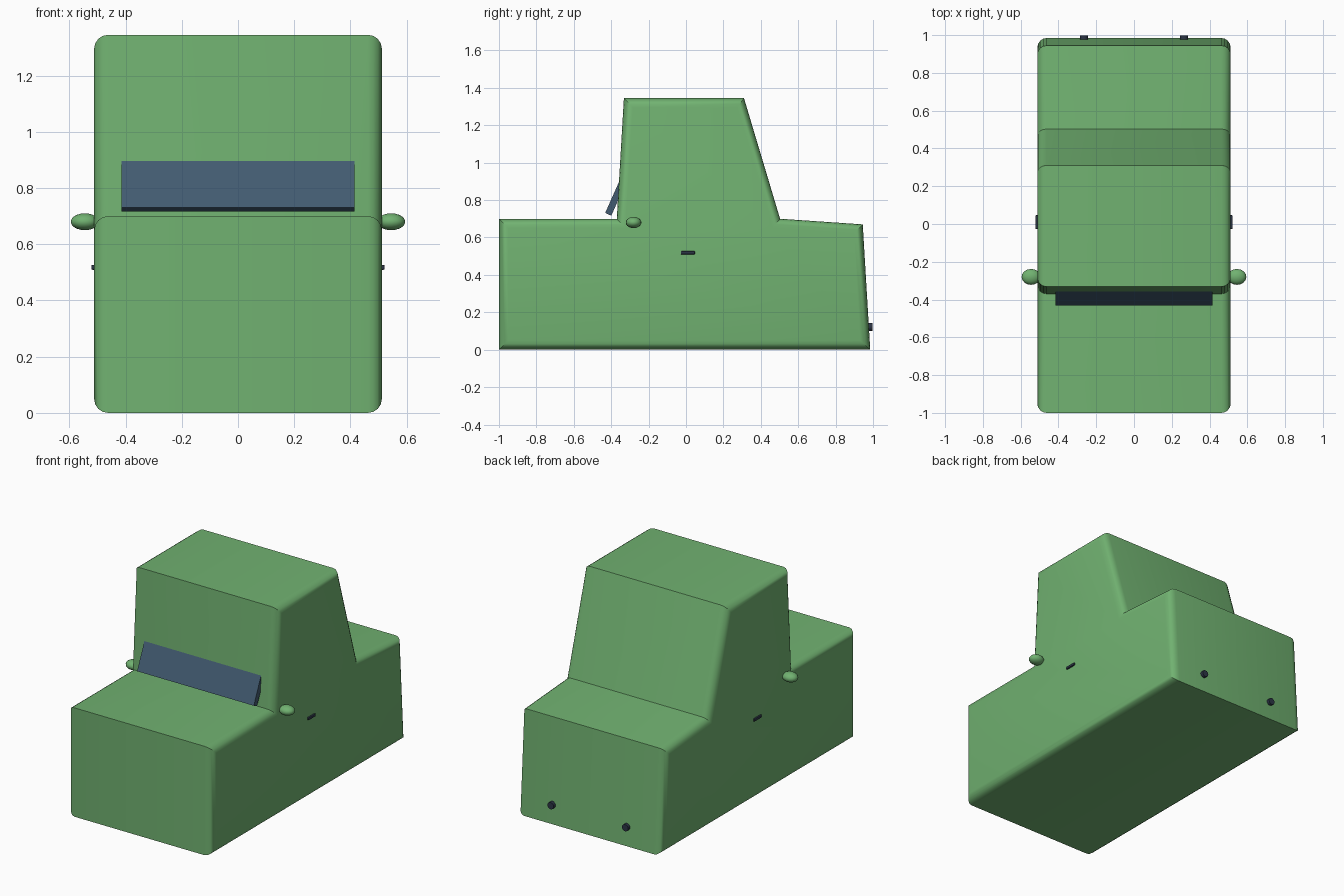
import bpy, bmesh, math
from mathutils import Matrix

cube = bpy.data.objects.get("Cube")
if cube:
    bpy.data.objects.remove(cube, do_unlink=True)


def material(name, rgb):
    mat = bpy.data.materials.new(name)
    mat.use_nodes = True
    mat.diffuse_color = (*rgb, 1)
    mat.node_tree.nodes["Principled BSDF"].inputs["Base Color"].default_value = (*rgb, 1)
    return mat


green = material("leaf green", (0.165, 0.445, 0.165))
slate = material("slate blue", (0.055, 0.105, 0.165))
dark = material("dark navy", (0.025, 0.035, 0.06))


def finish(name, bm, mat, smooth=None):
    bmesh.ops.recalc_face_normals(bm, faces=bm.faces)
    mesh = bpy.data.meshes.new(name)
    bm.to_mesh(mesh)
    bm.free()
    mesh.materials.append(mat)
    obj = bpy.data.objects.new(name, mesh)
    bpy.context.collection.objects.link(obj)
    if smooth:
        bpy.ops.object.select_all(action="DESELECT")
        obj.select_set(True)
        bpy.context.view_layer.objects.active = obj
        bpy.ops.object.shade_smooth_by_angle(angle=math.radians(smooth))
    return obj


def box(name, loc, size, mat, tilt=0, round_edges=0):
    bm = bmesh.new()
    bmesh.ops.create_cube(bm, size=1, matrix=Matrix.Diagonal((*size, 1)))
    if round_edges:
        bmesh.ops.bevel(bm, geom=bm.edges[:], offset=round_edges, segments=2,
                        profile=0.5, affect="EDGES")
    bm.transform(Matrix.Translation(loc) @ Matrix.Rotation(tilt, 4, "X"))
    return finish(name, bm, mat)


# Body: side profile (y, z) extruded across the width, side rims rounded
HALF = 0.512
profile = [(-1, 0), (-1, 0.70), (-0.37, 0.70), (-0.332, 1.345),
           (0.31, 1.345), (0.503, 0.70), (0.945, 0.67), (0.985, 0)]
bm = bmesh.new()
side = bm.faces.new([bm.verts.new((-HALF, y, z)) for y, z in profile])
ext = bmesh.ops.extrude_face_region(bm, geom=[side], use_keep_orig=True)
bmesh.ops.translate(bm, vec=(2 * HALF, 0, 0),
                    verts=[v for v in ext["geom"] if isinstance(v, bmesh.types.BMVert)])
bmesh.ops.recalc_face_normals(bm, faces=bm.faces)
rims = [e for e in bm.edges if abs(e.verts[0].co.x - e.verts[1].co.x) < 0.01]
bmesh.ops.bevel(bm, geom=rims, offset=0.05, segments=4, profile=0.5, affect="EDGES")
finish("body", bm, green, 25)

# Tilted panel under the windscreen, its upper end sunk into the cabin
box("windscreen_panel", (0, -0.372, 0.822), (0.83, 0.036, 0.215), slate,
    tilt=math.radians(-24))

# Mirrors, door handles and rear lamps, one per side
for label, s in (("left", 1), ("right", -1)):
    bm = bmesh.new()
    bmesh.ops.create_uvsphere(
        bm, u_segments=16, v_segments=10, radius=1,
        matrix=Matrix.Translation((s * 0.545, -0.28, 0.68))
        @ Matrix.Diagonal((0.05, 0.042, 0.03, 1)))
    finish(label + "_mirror", bm, green, 60)

    box(label + "_door_handle", (s * 0.512, 0.01, 0.518), (0.02, 0.075, 0.018),
        dark, round_edges=0.005)

    bm = bmesh.new()
    bmesh.ops.create_cone(
        bm, cap_ends=True, segments=16, radius1=0.022, radius2=0.022, depth=0.03,
        matrix=Matrix.Translation((s * 0.265, 0.983, 0.122))
        @ Matrix.Rotation(math.pi / 2, 4, "X"))
    finish(label + "_rear_lamp", bm, dark, 30)
